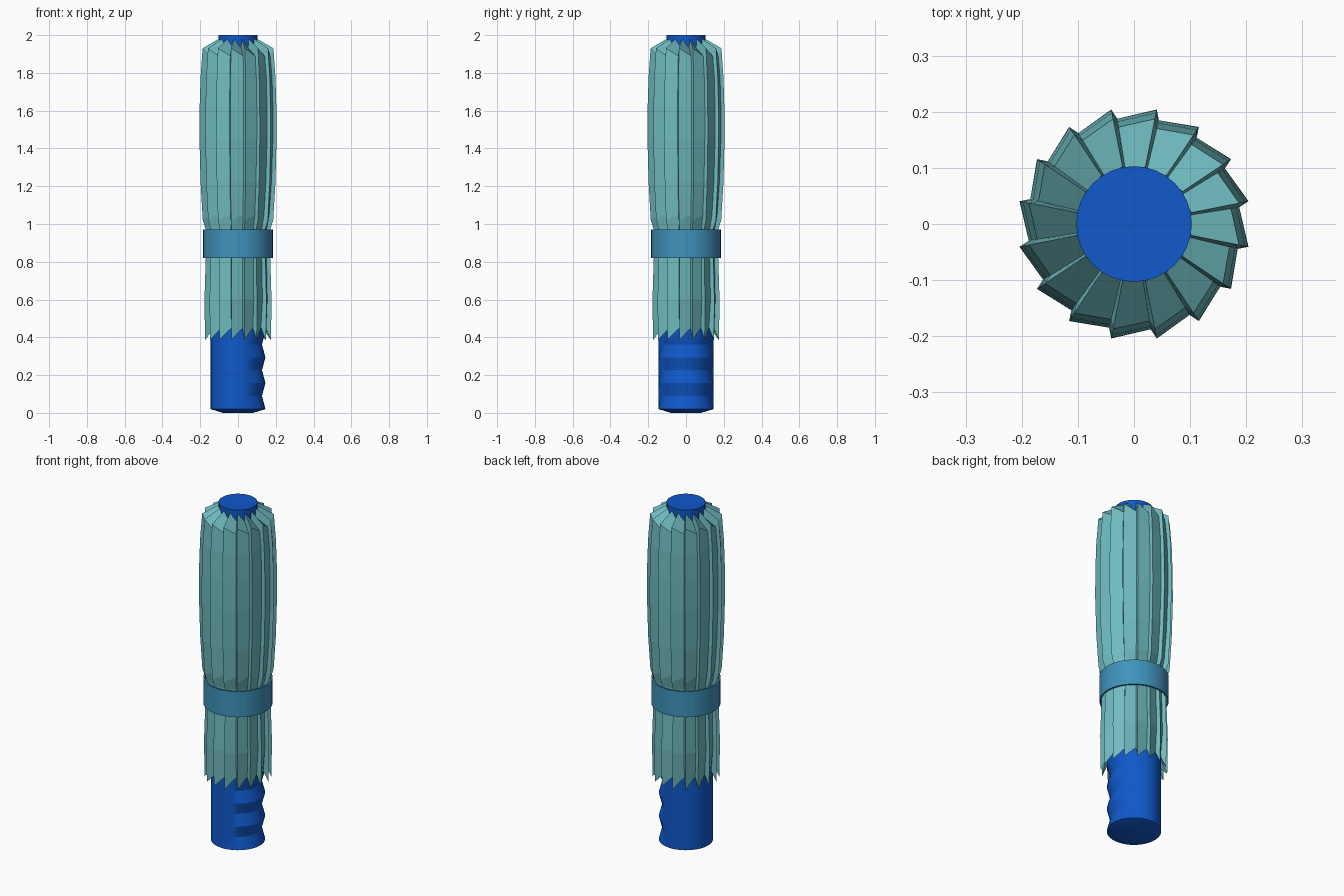
import bpy, bmesh
from math import sin, cos, pi, radians

if "Cube" in bpy.data.objects:
    bpy.data.objects.remove(bpy.data.objects["Cube"])


def material(name, rgb):
    m = bpy.data.materials.new(name)
    m.diffuse_color = (*rgb, 1)
    m.use_nodes = True
    m.node_tree.nodes["Principled BSDF"].inputs["Base Color"].default_value = m.diffuse_color
    return m


BLUE = material("blue", (0.005, 0.10, 0.60))
TEAL = material("teal", (0.16, 0.50, 0.53))
BAND = material("band_blue", (0.05, 0.29, 0.50))


def loft(name, rings, mat, cap=(False, False), closed=False, smooth=None):
    """Skin a list of equal-length vertex rings, ordered bottom to top."""
    bm = bmesh.new()
    vs = [[bm.verts.new(p) for p in ring] for ring in rings]
    pairs = list(zip(vs, vs[1:]))
    if closed:
        pairs.append((vs[-1], vs[0]))
    n = len(vs[0])
    for a, b in pairs:
        for i in range(n):
            j = (i + 1) % n
            bm.faces.new((a[i], a[j], b[j], b[i]))
    if cap[0]:
        bm.faces.new(vs[0][::-1])
    if cap[1]:
        bm.faces.new(vs[-1])
    bmesh.ops.recalc_face_normals(bm, faces=bm.faces)
    me = bpy.data.meshes.new(name)
    bm.to_mesh(me)
    bm.free()
    me.materials.append(mat)
    ob = bpy.data.objects.new(name, me)
    bpy.context.collection.objects.link(ob)
    if smooth:
        bpy.ops.object.select_all(action='DESELECT')
        bpy.context.view_layer.objects.active = ob
        ob.select_set(True)
        bpy.ops.object.shade_smooth_by_angle(angle=radians(smooth))
    return ob


def ring(r, z, n=32, dent=0):
    """Circle of points; dent presses in the +x side."""
    pts = []
    for i in range(n):
        a = 2 * pi * i / n
        rr = r - dent * min(1, 1.6 * max(0, cos(a)))
        pts.append((rr * cos(a), rr * sin(a), z))
    return pts


# Handle with finger grooves on the +x side
grip = [(0.08, 0, 0), (0.145, 0.02, 0)]
grip += [(0.145, 0.09 + 0.068 * i, 0.018 if i % 2 == 0 else 0) for i in range(6)]
grip += [(0.145, 0.55, 0)]
loft("handle", [ring(r, z, dent=d) for r, z, d in grip], BLUE, (True, True), smooth=20)

# Shaft end poking out of the top
loft("top_cap", [ring(0.103, 1.85), ring(0.103, 2.0)], BLUE, (True, True), smooth=30)

# Pleated cloth: 16 sawtooth folds, (tip r, tip z, valley r, valley z)
cloth = [
    (0.142, 0.47, 0.140, 0.47),
    (0.178, 0.385, 0.150, 0.45),
    (0.181, 0.60, 0.160, 0.60),
    (0.174, 0.82, 0.155, 0.82),
    (0.174, 0.97, 0.155, 0.97),
    (0.190, 1.02, 0.170, 1.05),
    (0.202, 1.22, 0.182, 1.22),
    (0.208, 1.45, 0.190, 1.45),
    (0.207, 1.62, 0.190, 1.62),
    (0.202, 1.78, 0.185, 1.78),
    (0.191, 1.93, 0.175, 1.89),
    (0.104, 1.98, 0.100, 1.935),
]
PLEATS = 16
step = 2 * pi / PLEATS
rings = []
for rt, zt, rv, zv in cloth:
    pts = []
    for k in range(PLEATS):
        a = (k + 0.5) * step
        b = a + step * 0.9
        pts.append((rt * cos(a), rt * sin(a), zt))
        pts.append((rv * cos(b), rv * sin(b), zv))
    rings.append(pts)
loft("folded_cloth", rings, TEAL)

# Strap around the cloth
strap = [(0.185, 0.82), (0.185, 0.97), (0.176, 0.97), (0.176, 0.82)]
loft("strap", [ring(r, z) for r, z in strap], BAND, closed=True, smooth=30)
